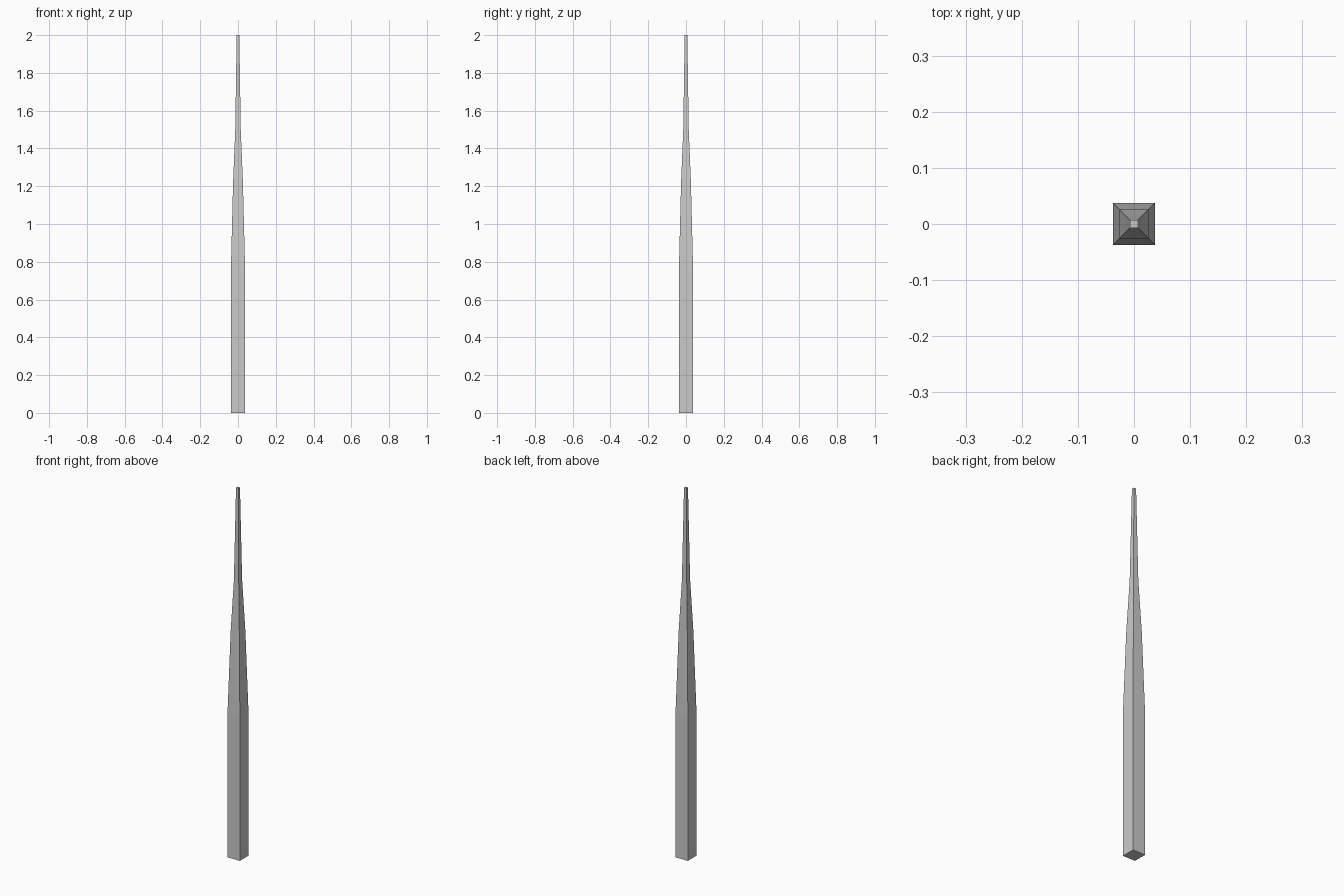
import bpy, bmesh

if "Cube" in bpy.data.objects:
    bpy.data.objects.remove(bpy.data.objects["Cube"])

# Square spike profile: (height, half width)
PROFILE = [(0.0, 0.037), (0.78, 0.037), (1.22, 0.026), (1.5, 0.0145), (2.0, 0.007)]

bm = bmesh.new()
rings = [[bm.verts.new((sx * w, sy * w, z))
          for sx, sy in ((-1, -1), (1, -1), (1, 1), (-1, 1))]
         for z, w in PROFILE]

# Side walls between successive square rings
for low, high in zip(rings, rings[1:]):
    for i in range(4):
        j = (i + 1) % 4
        bm.faces.new((low[i], low[j], high[j], high[i]))

# End caps
bm.faces.new(rings[0][::-1])
bm.faces.new(rings[-1])

mesh = bpy.data.meshes.new("tapered_spike")
bm.to_mesh(mesh)
bm.free()
bpy.context.collection.objects.link(bpy.data.objects.new("tapered_spike", mesh))
